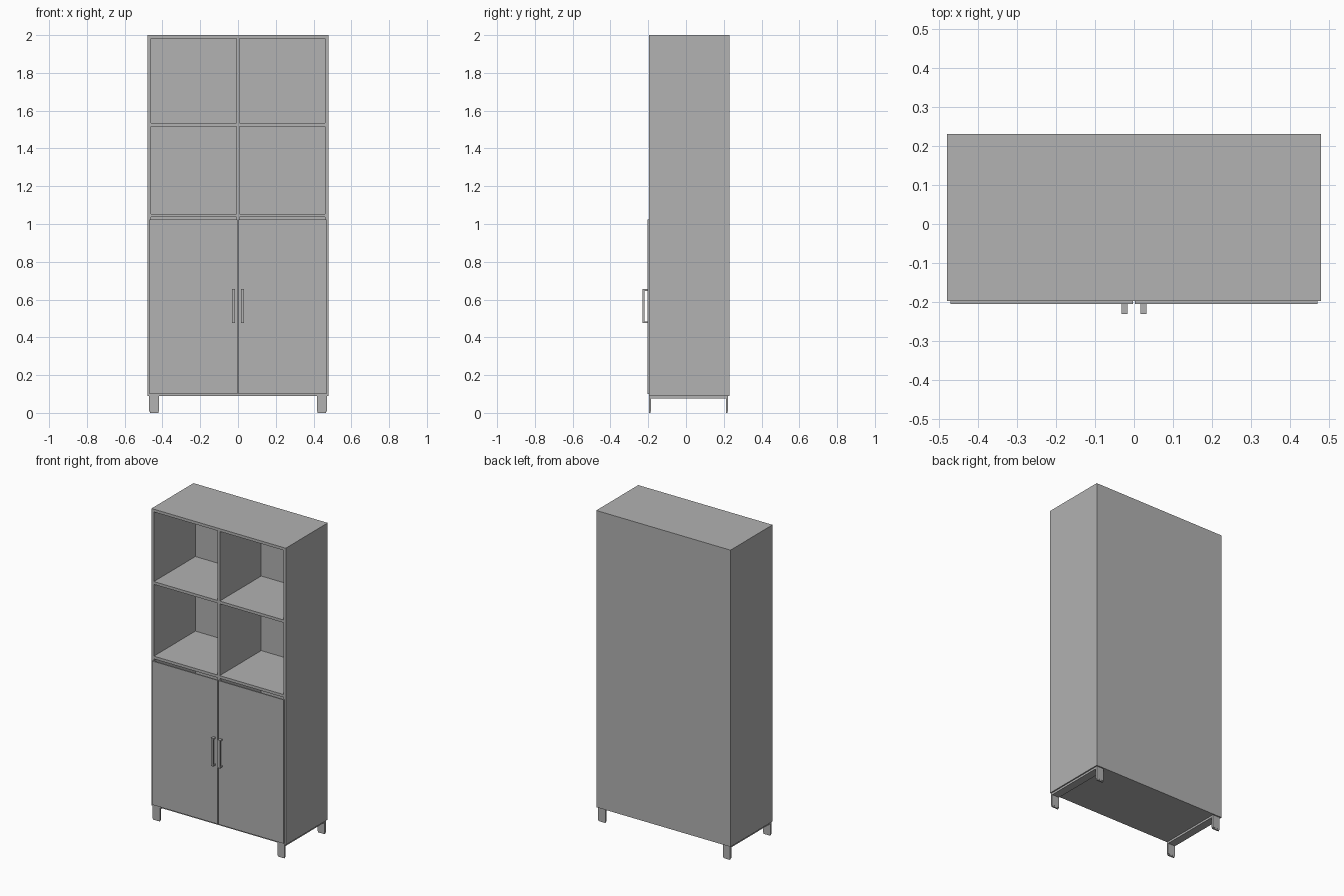
import bpy
import bmesh

cube = bpy.data.objects.get("Cube")
if cube:
    bpy.data.objects.remove(cube, do_unlink=True)

grey = bpy.data.materials.new("plain_grey")
grey.use_nodes = True
colour = (0.445, 0.445, 0.445, 1)
grey.diffuse_color = colour
grey.node_tree.nodes["Principled BSDF"].inputs["Base Color"].default_value = colour


def boxes(name, *spans):
    """One object from boxes, each given as (x0, x1), (y0, y1), (z0, z1)."""
    bm = bmesh.new()
    for span in spans:
        verts = bmesh.ops.create_cube(bm, size=1)["verts"]
        for v in verts:
            v.co = [lo + (c + 0.5) * (hi - lo) for c, (lo, hi) in zip(v.co, span)]
    mesh = bpy.data.meshes.new(name)
    bm.to_mesh(mesh)
    bm.free()
    mesh.materials.append(grey)
    obj = bpy.data.objects.new(name, mesh)
    bpy.context.collection.objects.link(obj)
    return obj


W, FRONT, BACK = 0.478, -0.197, 0.23     # carcass half width and depth
T = 0.017                                # board thickness
BASE, TOP = 0.09, 2.0
REAR = BACK - 0.005                      # front of the back sheet
depth = (FRONT, REAR)
inner = (-W + T, W - T)
floor = BASE + 0.02

# Carcass
boxes("top_panel", ((-W, W), depth, (TOP - 0.018, TOP)))
boxes("bottom_panel", ((-W, W), depth, (BASE, floor)))
boxes("back_panel", ((-W, W), (REAR, BACK), (BASE, TOP)))

# Shelves and upright divider
boxes("counter_shelf", (inner, depth, (1.036, 1.054)))
boxes("upper_shelf", (inner, depth, (1.516, 1.534)))
boxes("lower_shelf", (inner, (FRONT + 0.02, REAR), (0.56, 0.578)))
boxes("centre_divider", ((-0.008, 0.008), depth, (floor, TOP - 0.018)))

for side, s in (("left", 1), ("right", -1)):
    def across(a, b):
        return tuple(sorted((s * a, s * b)))

    boxes(side + "_side_panel", (across(W - T, W), depth, (floor, TOP - 0.018)))
    boxes(side + "_door", (across(0.003, 0.469), (-0.205, FRONT), (0.099, 1.024)))

    # Square bar handle with two posts
    hx = across(0.016, 0.032)
    boxes(side + "_handle",
          (hx, (-0.23, -0.221), (0.475, 0.655)),
          (hx, (-0.221, -0.205), (0.475, 0.484)),
          (hx, (-0.221, -0.205), (0.646, 0.655)))

    # Flat strip bent down into a front and a rear leg, on small pads
    lx = across(0.418, 0.47)
    pad = across(0.421, 0.467)
    boxes(side + "_leg_frame",
          (lx, (-0.197, 0.222), (0.077, BASE)),
          (lx, (-0.197, -0.186), (0.008, 0.077)),
          (lx, (0.211, 0.222), (0.008, 0.077)))
    boxes(side + "_foot_pads",
          (pad, (-0.196, -0.187), (0, 0.008)),
          (pad, (0.212, 0.221), (0, 0.008)))
